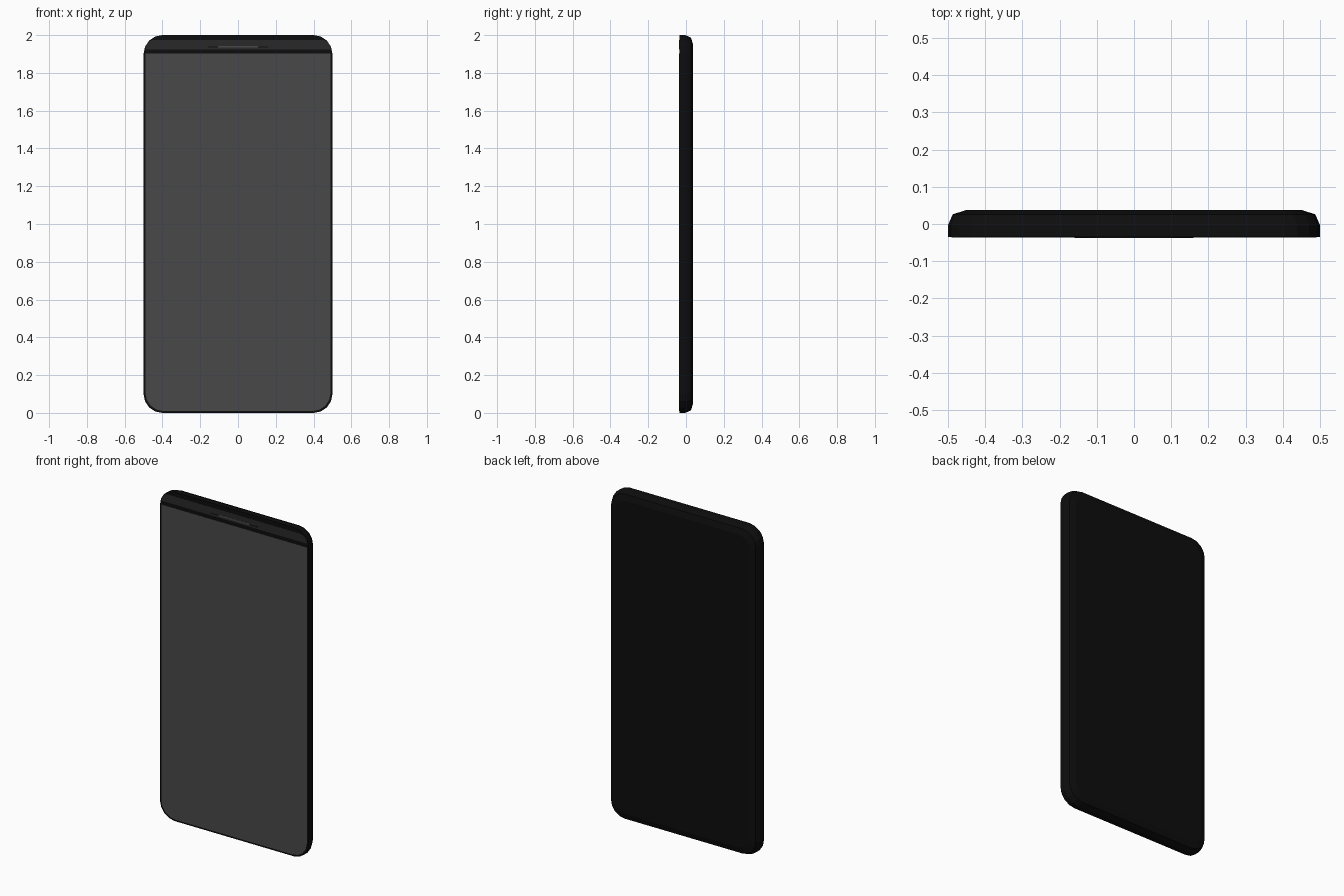
import bpy, bmesh, math

if "Cube" in bpy.data.objects:
    bpy.data.objects.remove(bpy.data.objects["Cube"])


def material(name, value):
    m = bpy.data.materials.new(name)
    m.diffuse_color = (value, value, value, 1)
    m.use_nodes = True
    m.node_tree.nodes["Principled BSDF"].inputs["Base Color"].default_value = m.diffuse_color
    return m


def outline(inset, z0=0.0, z1=2.0, round_bottom=True, round_top=True, r=0.1, half=0.5, seg=4):
    """Rounded rectangle in x/z, counter-clockwise seen from the front."""
    a, lo, hi = half - inset, z0 + inset, z1 - inset
    r = max(r - inset * 0.5, 0.002)
    pts = []
    for sx, top, start in ((1, 0, -90), (1, 1, 0), (-1, 1, 90), (-1, 0, 180)):
        rounded = round_top if top else round_bottom
        zc = hi if top else lo
        if not rounded:
            pts.append((sx * a, zc))
            continue
        for i in range(seg + 1):
            t = math.radians(start + 90 * i / seg)
            pts.append((sx * (a - r) + r * math.cos(t),
                        zc + (-r if top else r) + r * math.sin(t)))
    return pts


def loft(name, rings, mat):
    """Closed solid through a list of (y, outline) rings, front to back."""
    bm = bmesh.new()
    loops = [[bm.verts.new((x, y, z)) for x, z in pts] for y, pts in rings]
    n = len(loops[0])
    for a, b in zip(loops, loops[1:]):
        for i in range(n):
            j = (i + 1) % n
            bm.faces.new((a[i], b[i], b[j], a[j]))
    bm.faces.new(loops[0])
    bm.faces.new(loops[-1][::-1])
    bmesh.ops.recalc_face_normals(bm, faces=bm.faces[:])
    me = bpy.data.meshes.new(name)
    bm.to_mesh(me)
    bm.free()
    me.materials.append(mat)
    ob = bpy.data.objects.new(name, me)
    bpy.context.collection.objects.link(ob)
    return ob


black = material("case_black", 0.004)
dark = material("strip_dark", 0.022)
grey = material("screen_grey", 0.065)

# Case: flat front, straight sides, faceted taper to the back
loft("case", [(-0.0355, outline(0)), (-0.004, outline(0)),
              (0.026, outline(0.013)), (0.037, outline(0.048))], black)

# Display panel: rounded at the bottom, square under the top strip
loft("screen", [(y, outline(0.01, 0.0, 1.912, True, False))
                for y in (-0.0368, -0.035)], grey)

# Lighter strip across the top bezel
loft("top_strip", [(y, outline(0.0, 1.925, 1.975, False, True, 0.045, 0.49))
                   for y in (-0.0368, -0.035)], dark)

# Earpiece slot: long dark groove with a short grey grille in the middle
for name, half, h, y, mat in (("earpiece_groove", 0.16, 0.006, -0.0371, black),
                              ("earpiece_grille", 0.105, 0.009, -0.0374, grey)):
    loft(name, [(yy, outline(0, 1.938 - h / 2, 1.938 + h / 2, False, False, half=half))
                for yy in (y, -0.036)], mat)
